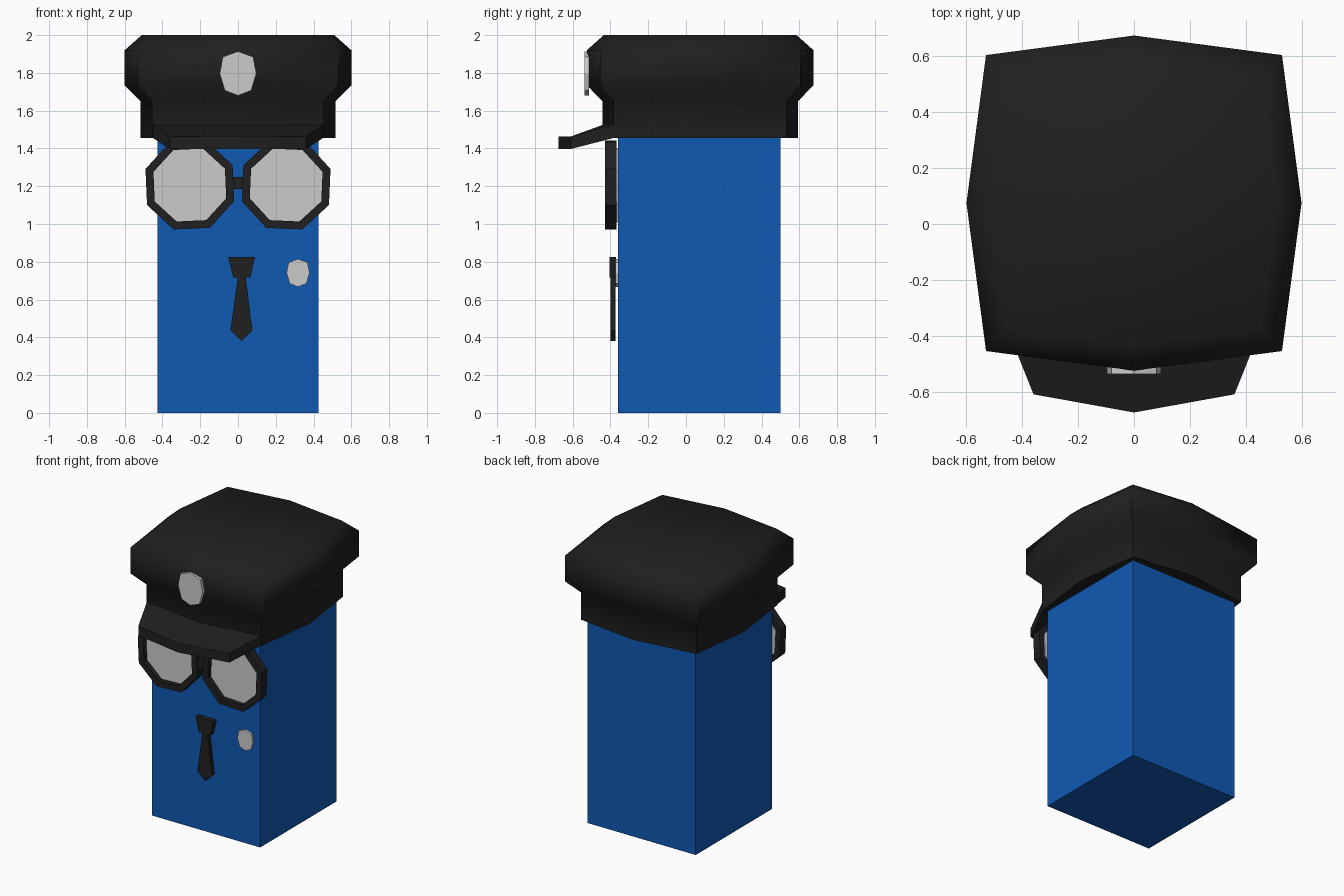
import bpy, bmesh
from math import cos, sin, radians

if "Cube" in bpy.data.objects:
    bpy.data.objects.remove(bpy.data.objects["Cube"])


def material(name, rgb):
    m = bpy.data.materials.new(name)
    m.diffuse_color = (*rgb, 1)
    m.use_nodes = True
    m.node_tree.nodes["Principled BSDF"].inputs["Base Color"].default_value = m.diffuse_color
    return m


BLUE = material("uniform_blue", (0.005, 0.1, 0.45))
BLACK = material("black", (0.014, 0.014, 0.014))


def loft(name, rings, mat=None, wrap=False):
    """Skin a stack of equal-length loops; cap the ends or wrap round."""
    bm = bmesh.new()
    loops = [[bm.verts.new(p) for p in ring] for ring in rings]
    pairs = list(zip(loops, loops[1:]))
    if wrap:
        pairs.append((loops[-1], loops[0]))
    else:
        bm.faces.new(loops[0])
        bm.faces.new(loops[-1])
    n = len(loops[0])
    for a, b in pairs:
        for i in range(n):
            j = (i + 1) % n
            bm.faces.new((a[i], a[j], b[j], b[i]))
    bmesh.ops.recalc_face_normals(bm, faces=bm.faces)
    mesh = bpy.data.meshes.new(name)
    bm.to_mesh(mesh)
    bm.free()
    ob = bpy.data.objects.new(name, mesh)
    bpy.context.collection.objects.link(ob)
    if mat:
        mesh.materials.append(mat)
    return ob


def prism(name, profile, y0, y1, mat=None):
    """Extrude an xz outline along y."""
    return loft(name, [[(x, y, z) for x, z in profile] for y in (y0, y1)], mat)


def box_outline(x0, x1, z0, z1):
    return [(x0, z0), (x1, z0), (x1, z1), (x0, z1)]


# Body
prism("body", box_outline(-0.427, 0.427, 0, 1.458), -0.36, 0.5, BLUE)


# Cap: bowed square cross-section flaring into a wide crown
def bowed_square(half_x, half_y, bow, z, cy=0.075):
    cx, cyy = half_x - bow, half_y - bow
    pts = [(cx, cyy), (0, half_y), (-cx, cyy), (-half_x, 0),
           (-cx, -cyy), (0, -half_y), (cx, -cyy), (half_x, 0)]
    return [(x, y + cy, z) for x, y in pts]


cap = loft("cap", [
    bowed_square(0.515, 0.518, 0.06, 1.455),
    bowed_square(0.515, 0.518, 0.06, 1.65),
    bowed_square(0.6, 0.6, 0.07, 1.735),
    bowed_square(0.6, 0.6, 0.07, 1.92),
    bowed_square(0.51, 0.51, 0.06, 2.0),
], BLACK)
bpy.ops.object.select_all(action='DESELECT')
cap.select_set(True)
bpy.context.view_layer.objects.active = cap
bpy.ops.object.shade_smooth_by_angle(angle=radians(50))

# Sloping visor
plan = [(-0.45, -0.385), (0, -0.44), (0.45, -0.385),
        (0.36, -0.61), (0, -0.675), (-0.36, -0.61)]
loft("visor", [
    [(x, y, back if y > -0.5 else front) for x, y in plan]
    for back, front in ((1.455, 1.397), (1.525, 1.463))
], BLACK)


# Badges on cap and chest
def badge(name, cx, cz, s, y0, y1):
    shape = [(0, 0.117), (0.08, 0.088), (0.097, 0), (0.07, -0.09),
             (0, -0.117), (-0.07, -0.09), (-0.097, 0), (-0.08, 0.088)]
    prism(name, [(cx + s * x, cz + s * z) for x, z in shape], y0, y1)


badge("cap_badge", 0, 1.797, 1, -0.537, -0.513)
badge("chest_badge", 0.318, 0.741, 0.63, -0.374, -0.358)


# Sunglasses: octagonal rims, lenses and a bridge
def octagon(side, r):
    angles = [radians(20 + 45 * i) for i in range(8)]
    return [(side * (0.255 + r * cos(a)), 1.206 + r * sin(a)) for a in angles]


for label, side in (("left", 1), ("right", -1)):
    rim = [(0.25, -0.43), (0.25, -0.368), (0.205, -0.368), (0.205, -0.43)]
    loft(label + "_rim", [[(x, y, z) for x, z in octagon(side, r)]
                          for r, y in rim], BLACK, wrap=True)
    prism(label + "_lens", octagon(side, 0.21), -0.395, -0.362)
prism("bridge", box_outline(-0.04, 0.04, 1.185, 1.248), -0.42, -0.375, BLACK)

# Tie
prism("tie_knot", [(-0.053, 0.826), (0.09, 0.826), (0.065, 0.717), (-0.025, 0.717)],
      -0.405, -0.37, BLACK)
prism("tie_blade", [(0, 0.725), (0.04, 0.725), (0.076, 0.437),
                    (0.02, 0.38), (-0.04, 0.437)], -0.4, -0.373, BLACK)
